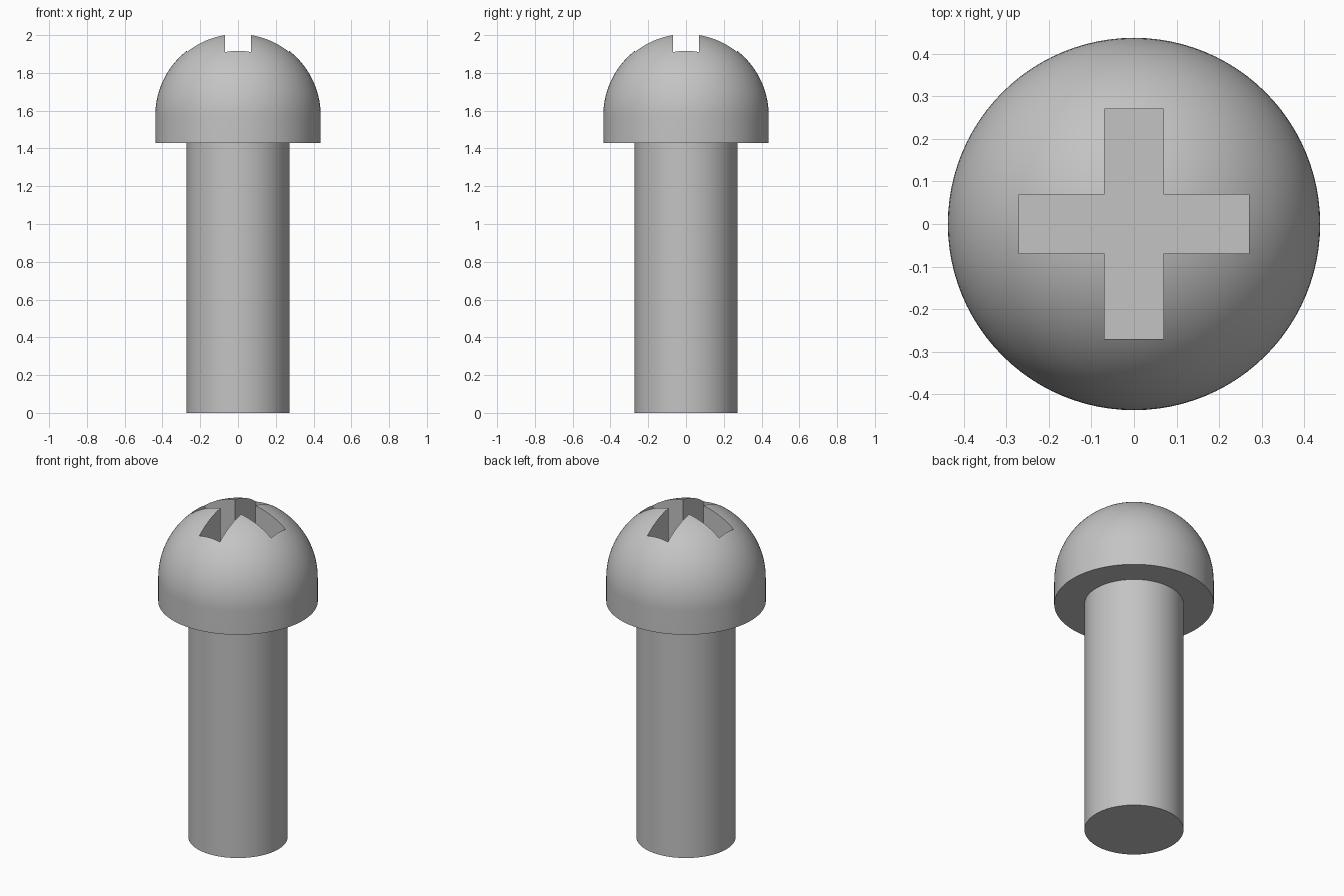
import bpy, bmesh
from math import sin, cos, pi, radians

cube = bpy.data.objects.get("Cube")
if cube:
    bpy.data.objects.remove(cube, do_unlink=True)

SIDES = 96
SHAFT_R, HEAD_R = 0.272, 0.438
HEAD_BASE, DOME_Z = 1.43, 1.573
SLOT_HALF, SLOT_REACH, SLOT_FLOOR = 0.069, 0.271, 1.72

steel = bpy.data.materials.new("grey steel")
steel.use_nodes = True
grey = (0.55, 0.55, 0.55, 1)
steel.diffuse_color = grey
steel.node_tree.nodes["Principled BSDF"].inputs["Base Color"].default_value = grey


def make_object(name, bm):
    bmesh.ops.remove_doubles(bm, verts=bm.verts, dist=1e-5)
    bmesh.ops.recalc_face_normals(bm, faces=bm.faces)
    mesh = bpy.data.meshes.new(name)
    bm.to_mesh(mesh)
    bm.free()
    mesh.materials.append(steel)
    obj = bpy.data.objects.new(name, mesh)
    bpy.context.collection.objects.link(obj)
    return obj


def lathe(name, profile):
    """Spin a (radius, height) profile around the z axis."""
    bm = bmesh.new()
    verts = [bm.verts.new((r, 0, z)) for r, z in profile]
    edges = [bm.edges.new(pair) for pair in zip(verts, verts[1:])]
    bmesh.ops.spin(bm, geom=verts + edges, cent=(0, 0, 0), axis=(0, 0, 1),
                   angle=2 * pi, steps=SIDES)
    return make_object(name, bm)


def smooth(obj):
    bpy.ops.object.select_all(action="DESELECT")
    obj.select_set(True)
    bpy.context.view_layer.objects.active = obj
    bpy.ops.object.shade_smooth_by_angle(angle=radians(30))


# Plain cylindrical shaft
shaft = lathe("shaft", [(0, 0), (SHAFT_R, 0), (SHAFT_R, HEAD_BASE), (0, HEAD_BASE)])
smooth(shaft)

# Domed head with a short straight rim
steps = 32
dome = [(HEAD_R * cos(i * pi / 2 / steps), DOME_Z + HEAD_R * sin(i * pi / 2 / steps))
        for i in range(steps)]
head = lathe("head", [(0, HEAD_BASE), (HEAD_R, HEAD_BASE)] + dome + [(0, DOME_Z + HEAD_R)])

# Cross-shaped cutter for the driver recess
bm = bmesh.new()
w, r = SLOT_HALF, SLOT_REACH
corners = []
for turn in range(4):
    c, s = (1, 0, -1, 0)[turn], (0, 1, 0, -1)[turn]
    for x, y in ((r, -w), (r, w), (w, w)):
        corners.append(bm.verts.new((x * c - y * s, x * s + y * c, SLOT_FLOOR)))
base = bm.faces.new(corners)
raised = bmesh.ops.extrude_face_region(bm, geom=[base])["geom"]
bmesh.ops.translate(bm, vec=(0, 0, 0.5),
                    verts=[v for v in raised if isinstance(v, bmesh.types.BMVert)])
cutter = make_object("recess_cutter", bm)
cutter.hide_render = True

# Cut the recess, then drop the cutter
cut = head.modifiers.new("recess", "BOOLEAN")
cut.operation = "DIFFERENCE"
cut.solver = "EXACT"
cut.object = cutter
bpy.context.view_layer.objects.active = head
bpy.ops.object.modifier_apply(modifier=cut.name)
bpy.data.objects.remove(cutter, do_unlink=True)
smooth(head)
